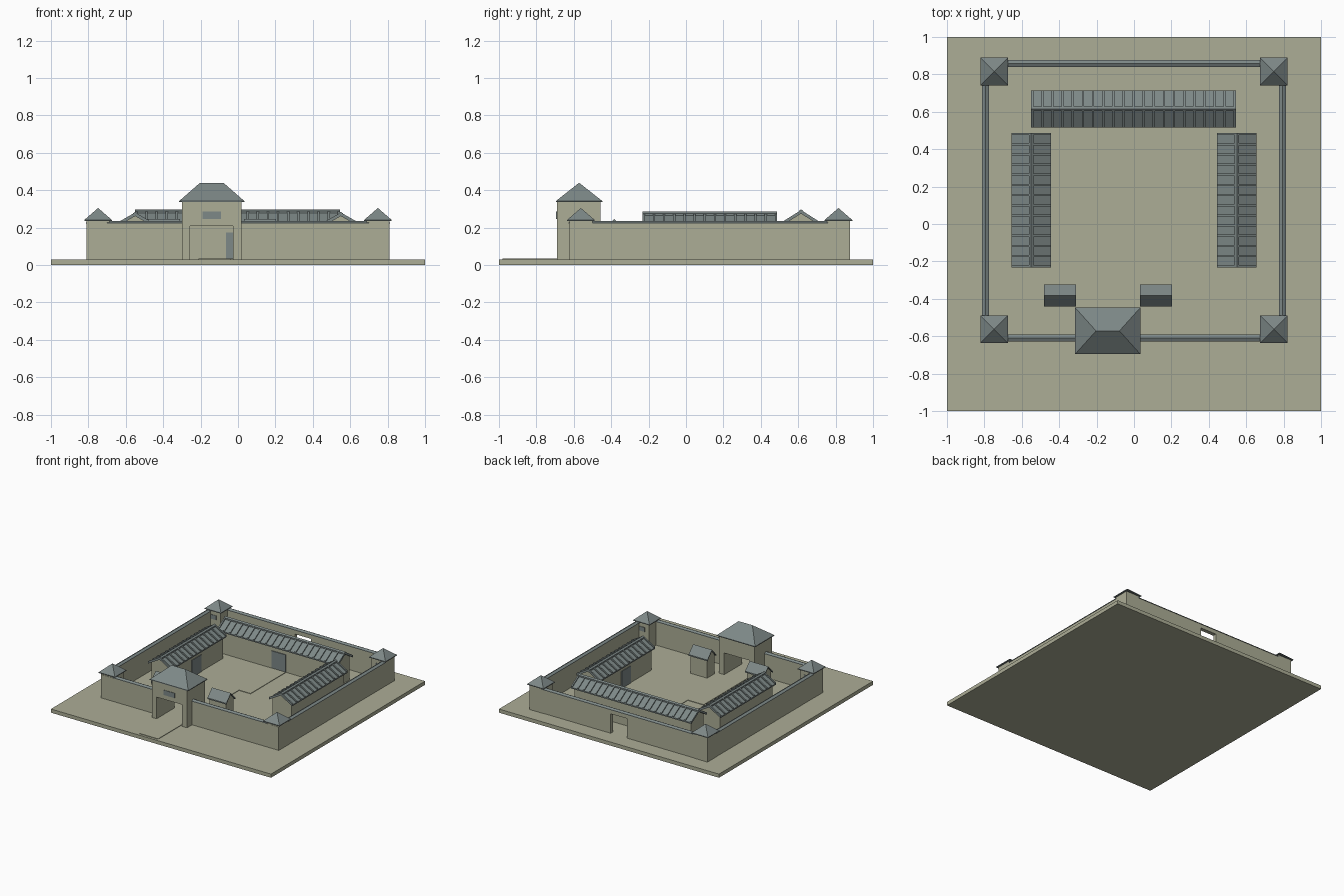
import bpy, bmesh
from mathutils import Vector

if "Cube" in bpy.data.objects:
    bpy.data.objects.remove(bpy.data.objects["Cube"])


def material(name, rgb):
    m = bpy.data.materials.new(name)
    m.diffuse_color = (*rgb, 1)
    m.use_nodes = True
    m.node_tree.nodes["Principled BSDF"].inputs["Base Color"].default_value = m.diffuse_color
    return m


TAN = material("tan_plaster", (0.413, 0.418, 0.305))
SLATE = material("slate_blue", (0.205, 0.246, 0.242))
G = 0.03  # ground level


def add_poly(bm, pts, faces):
    vs = [bm.verts.new(p) for p in pts]
    for f in faces:
        bm.faces.new([vs[i] for i in f])


def add_prism(bm, profile, axis, a, b):
    """Extrude a (u, z) profile along x or y from a to b."""
    n = len(profile)
    pts = [((t, u, z) if axis == "x" else (u, t, z)) for t in (a, b) for u, z in profile]
    faces = [list(range(n)), list(range(2 * n - 1, n - 1, -1))]
    faces += [[i, i + n, (i + 1) % n + n, (i + 1) % n] for i in range(n)]
    add_poly(bm, pts, faces)


def finish(name, bm, mat):
    bmesh.ops.recalc_face_normals(bm, faces=bm.faces)
    me = bpy.data.meshes.new(name)
    bm.to_mesh(me)
    bm.free()
    me.materials.append(mat)
    ob = bpy.data.objects.new(name, me)
    bpy.context.collection.objects.link(ob)
    return ob


def prism(name, profile, axis, a, b, mat):
    bm = bmesh.new()
    add_prism(bm, profile, axis, a, b)
    return finish(name, bm, mat)


def box(name, x0, x1, y0, y1, z0, z1, mat=TAN):
    return prism(name, [(x0, z0), (x1, z0), (x1, z1), (x0, z1)], "y", y0, y1, mat)


def arch(x0, x1, o0, o1, oz, top):
    """Wall outline with a doorway between o0 and o1."""
    return [(x0, G), (o0, G), (o0, oz), (o1, oz), (o1, G), (x1, G), (x1, top), (x0, top)]


def hip_roof(name, x0, x1, y0, y1, z0, z1, ridge=0.0):
    """Hipped roof with a thin eave; ridge is the ridge length along x."""
    cx, cy, e = (x0 + x1) / 2, (y0 + y1) / 2, z0 + 0.006
    pts = [(x, y, z) for z in (z0, e) for x, y in ((x0, y0), (x1, y0), (x1, y1), (x0, y1))]
    faces = [[3, 2, 1, 0]] + [[i, (i + 1) % 4, (i + 1) % 4 + 4, i + 4] for i in range(4)]
    if ridge:
        pts += [(cx - ridge / 2, cy, z1), (cx + ridge / 2, cy, z1)]
        faces += [[4, 5, 9, 8], [5, 6, 9], [6, 7, 8, 9], [7, 4, 8]]
    else:
        pts.append((cx, cy, z1))
        faces += [[i + 4, (i + 1) % 4 + 4, 8] for i in range(4)]
    bm = bmesh.new()
    add_poly(bm, pts, faces)
    return finish(name, bm, SLATE)


def chevron(c, half, eave, top, t):
    """Folded roof section of thickness t."""
    return [(c - half, eave), (c, top), (c + half, eave),
            (c + half, eave - t), (c, top - t), (c - half, eave - t)]


def gabled_house(name, axis, c, half, a, b, eave, top, ribs=0, inset=0.018):
    # walls with gable ends
    hw = half - inset
    slope = (top - eave) / half
    zw = eave + slope * inset - 0.01
    prism(name + "_walls", [(c - hw, G), (c + hw, G), (c + hw, zw), (c, top - 0.01), (c - hw, zw)],
          axis, a + inset, b - inset, TAN)
    # roof slab, raised tile ribs and ridge cap
    bm = bmesh.new()
    add_prism(bm, chevron(c, half, eave, top, 0.01), axis, a, b)
    for i in range(ribs):
        t = a + 0.006 + (b - a - 0.012) * i / (ribs - 1)
        add_prism(bm, chevron(c, half, eave + 0.009, top + 0.009, 0.012), axis, t - 0.006, t + 0.006)
    if ribs:
        add_prism(bm, chevron(c, 0.012, top + 0.004, top + 0.013, 0.012), axis, a, b)
    finish(name + "_roof", bm, SLATE)


# ground slab and paths
box("ground", -1, 1, -1, 1, 0, G)
box("entrance_path", -0.21, -0.04, -0.98, 0.07, G, G + 0.004)
box("hall_path", -0.065, 0.065, 0.07, 0.53, G, G + 0.004)

# perimeter walls
WX0, WX1 = 0.778, 0.808
F0, F1, B0, B1 = -0.625, -0.593, 0.842, 0.873
WT = 0.222
prism("back_wall", arch(-WX1, WX1, -0.073, 0.073, 0.19, WT), "y", B0, B1, TAN)
box("front_wall_left", -WX1, -0.29, F0, F1, G, WT)
box("front_wall_right", 0.01, WX1, F0, F1, G, WT)


def cap(name, axis, c, a, b):
    prism(name, [(c - 0.019, WT), (c + 0.019, WT), (c + 0.019, WT + 0.004),
                 (c, WT + 0.014), (c - 0.019, WT + 0.004)], axis, a, b, SLATE)


cap("back_wall_cap", "x", (B0 + B1) / 2, -0.7, 0.7)
cap("front_wall_cap_left", "x", (F0 + F1) / 2, -0.7, -0.3)
cap("front_wall_cap_right", "x", (F0 + F1) / 2, 0.02, 0.7)

for s, side in ((-1, "left"), (1, "right")):
    xs = sorted((s * WX0, s * WX1))
    box(side + "_wall", xs[0], xs[1], F1, B0, G, WT)
    cap(side + "_wall_cap", "y", sum(xs) / 2, -0.5, 0.76)

    # corner towers with a small window facing the court
    for cy, d, end in ((-0.562, 1, "front"), (0.815, -1, "back")):
        cx, n = s * 0.748, f"{end}_{side}_tower"
        box(n, cx - 0.061, cx + 0.061, cy - 0.061, cy + 0.061, G, 0.24)
        hip_roof(n + "_roof", cx - 0.074, cx + 0.074, cy - 0.074, cy + 0.074, 0.235, 0.305)
        y = sorted((cy + d * 0.06, cy + d * 0.065))
        box(n + "_window", cx - 0.025, cx + 0.025, y[0], y[1], 0.165, 0.2, SLATE)

    # side barracks
    gabled_house(side + "_house", "y", s * 0.55, 0.105, -0.232, 0.487, 0.212, 0.272, ribs=14)
    dx = sorted((s * 0.464, s * 0.458))
    box(side + "_house_door", dx[0], dx[1], 0.06, 0.18, G, 0.17, SLATE)

# main hall at the back
gabled_house("hall", "x", 0.615, 0.1, -0.55, 0.545, 0.222, 0.285, ribs=21)
box("hall_door", -0.065, 0.065, 0.527, 0.535, G, 0.175, SLATE)

# guard huts beside the gate
for n, a, b in (("left_hut", -0.48, -0.31), ("right_hut", 0.032, 0.203)):
    gabled_house(n, "x", -0.383, 0.059, a, b, 0.185, 0.247, inset=0.01)

# gatehouse
prism("gatehouse", arch(-0.30, 0.02, -0.257, -0.027, 0.208, 0.34), "y", -0.69, -0.458, TAN)
hip_roof("gatehouse_roof", -0.315, 0.034, -0.696, -0.447, 0.336, 0.44, ridge=0.125)
box("gatehouse_window", -0.19, -0.09, -0.694, -0.689, 0.245, 0.285, SLATE)
